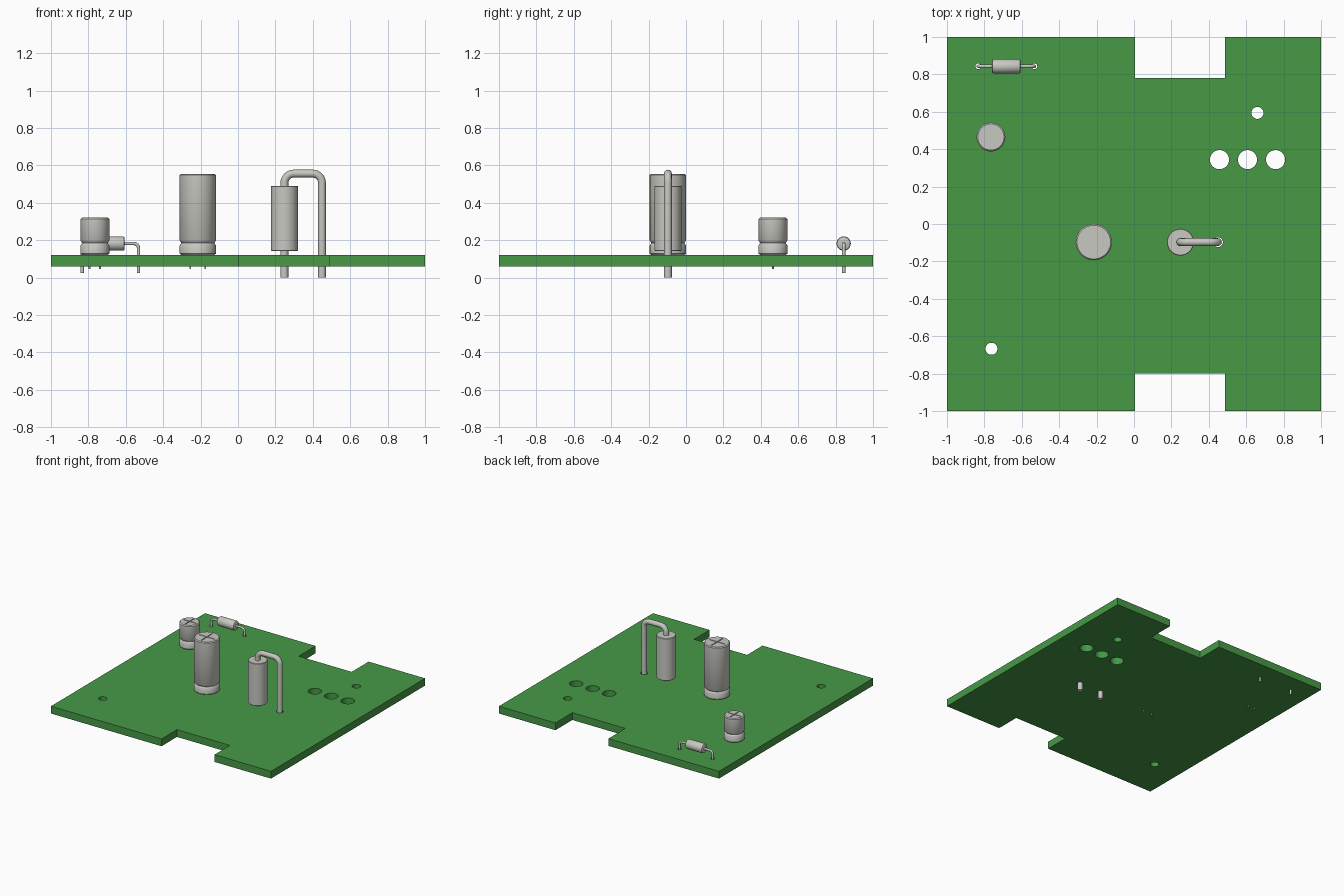
import bpy, bmesh, math
from mathutils import Matrix, Vector

if "Cube" in bpy.data.objects:
    bpy.data.objects.remove(bpy.data.objects["Cube"])


def material(name, rgb):
    m = bpy.data.materials.new(name)
    m.diffuse_color = (*rgb, 1)
    m.use_nodes = True
    m.node_tree.nodes["Principled BSDF"].inputs["Base Color"].default_value = m.diffuse_color
    return m


GREEN = material("board green", (0.062, 0.32, 0.062))
GREY = material("metal grey", (0.58, 0.58, 0.54))


def activate(ob):
    bpy.ops.object.select_all(action='DESELECT')
    ob.select_set(True)
    bpy.context.view_layer.objects.active = ob


def smooth(ob):
    activate(ob)
    bpy.ops.object.shade_smooth_by_angle(angle=math.radians(35))


def lathe(name, profile, loc, rot=None, n=40):
    """Closed solid of revolution from (radius, height) pairs, bottom to top."""
    bm = bmesh.new()
    rings = [[bm.verts.new((r * math.cos(2 * math.pi * i / n),
                            r * math.sin(2 * math.pi * i / n), z)) for i in range(n)]
             for r, z in profile]
    for a, b in zip(rings, rings[1:]):
        for i in range(n):
            j = (i + 1) % n
            bm.faces.new((a[i], a[j], b[j], b[i]))
    bm.faces.new(rings[0][::-1])
    bm.faces.new(rings[-1])
    bm.transform(Matrix.Translation(loc) @ (rot or Matrix()))
    me = bpy.data.meshes.new(name)
    bm.to_mesh(me)
    bm.free()
    ob = bpy.data.objects.new(name, me)
    bpy.context.collection.objects.link(ob)
    me.materials.append(GREY)
    smooth(ob)
    return ob


def curve_object(name, dims, splines, mat, cyclic=False, **settings):
    cu = bpy.data.curves.new(name, 'CURVE')
    cu.dimensions = dims
    for pts in splines:
        s = cu.splines.new('POLY')
        s.points.add(len(pts) - 1)
        for p, co in zip(s.points, pts):
            p.co = (*co, 1)
        s.use_cyclic_u = cyclic
    for k, v in settings.items():
        setattr(cu, k, v)
    cu.materials.append(mat)
    ob = bpy.data.objects.new(name, cu)
    bpy.context.collection.objects.link(ob)
    activate(ob)
    bpy.ops.object.convert(target='MESH')
    return bpy.context.object


def wire(name, corners, radius, bend):
    """Round wire along corner points, with filleted right-angle bends."""
    c = [Vector(p) for p in corners]
    pts = [c[0]]
    for p, q, r in zip(c, c[1:], c[2:]):
        u, v = (p - q).normalized(), (r - q).normalized()
        o = q + (u + v) * bend
        for k in range(9):
            t = math.pi / 2 * k / 8
            pts.append(o - v * bend * math.cos(t) - u * bend * math.sin(t))
    pts.append(c[-1])
    ob = curve_object(name, '3D', [pts], GREY, bevel_depth=radius,
                      bevel_resolution=4, use_fill_caps=True)
    smooth(ob)


def circle(x, y, r, n=32):
    return [(x + r * math.cos(2 * math.pi * i / n),
             y + r * math.sin(2 * math.pi * i / n), 0) for i in range(n)]


# circuit board: notched outline with drilled holes
CAPS = [("small_can", -0.765, 0.465, 0.077, 0.32, 0.028),
        ("large_can", -0.215, -0.097, 0.097, 0.555, 0.040)]
outline = [(-1, -1), (0.005, -1), (0.005, -0.8), (0.487, -0.8), (0.487, -1), (1, -1),
           (1, 1), (0.487, 1), (0.487, 0.78), (0.005, 0.78), (0.005, 1), (-1, 1)]
holes = [(0.66, 0.594, 0.032), (-0.762, -0.667, 0.032)]
holes += [(x, 0.344, 0.051) for x in (0.457, 0.607, 0.757)]
holes += [(x, -0.097, 0.026) for x in (0.248, 0.449)]
holes += [(x, 0.843, 0.015) for x in (-0.833, -0.532)]
holes += [(x + s * d, y, 0.008) for _, x, y, _, _, d in CAPS for s in (-1, 1)]
board = curve_object("circuit_board", '2D',
                     [[(x, y, 0) for x, y in outline]] + [circle(*h) for h in holes],
                     GREEN, cyclic=True, fill_mode='BOTH', extrude=0.03)
board.data.transform(Matrix.Translation((0, 0, 0.09)))
smooth(board)

# can capacitors: crimped cans, cross-scored tops, two pins
for name, x, y, r, top, d in CAPS:
    can = lathe(name, [(r - 0.008, 0.121), (r, 0.128), (r, 0.172), (r - 0.004, 0.178),
                       (r - 0.009, 0.185), (r - 0.004, 0.192), (r, 0.198),
                       (r, top - 0.007), (r - 0.007, top)], (x, y, 0))
    for sx, sy in ((1.5 * r, 0.007), (0.007, 1.5 * r)):
        bpy.ops.mesh.primitive_cube_add(size=1, location=(x, y, top))
        cutter = bpy.context.object
        cutter.scale = (sx, sy, 0.016)
        cutter.hide_render = True
        mod = can.modifiers.new("score", 'BOOLEAN')
        mod.operation, mod.object, mod.solver = 'DIFFERENCE', cutter, 'EXACT'
        activate(can)
        bpy.ops.object.modifier_apply(modifier=mod.name)
        bpy.data.objects.remove(cutter)
    smooth(can)
    for side, s in (("left", -1), ("right", 1)):
        lathe(f"{name}_{side}_pin", [(0.005, 0.046), (0.005, 0.125)], (x + s * d, y, 0), n=16)

# upright component with a lead bent over its top
lathe("upright_body", [(0.069, 0.143), (0.072, 0.146), (0.072, 0.488), (0.069, 0.491)],
      (0.248, -0.097, 0))
wire("upright_bottom_lead", [(0.248, -0.097, 0), (0.248, -0.097, 0.16)], 0.021, 0)
wire("upright_top_lead", [(0.248, -0.097, 0.48), (0.248, -0.097, 0.556),
                          (0.449, -0.097, 0.556), (0.449, -0.097, 0)], 0.021, 0.05)

# horizontal resistor with two bent leads
lathe("resistor_body", [(0.030, -0.077), (0.035, -0.074), (0.038, -0.067),
                        (0.038, 0.067), (0.035, 0.074), (0.030, 0.077)],
      (-0.6825, 0.843, 0.182), Matrix.Rotation(math.pi / 2, 4, 'Y'))
for side, x in (("left", -0.833), ("right", -0.532)):
    wire(f"resistor_{side}_lead", [(-0.6825, 0.843, 0.182), (x, 0.843, 0.182),
                                   (x, 0.843, 0.025)], 0.009, 0.025)
